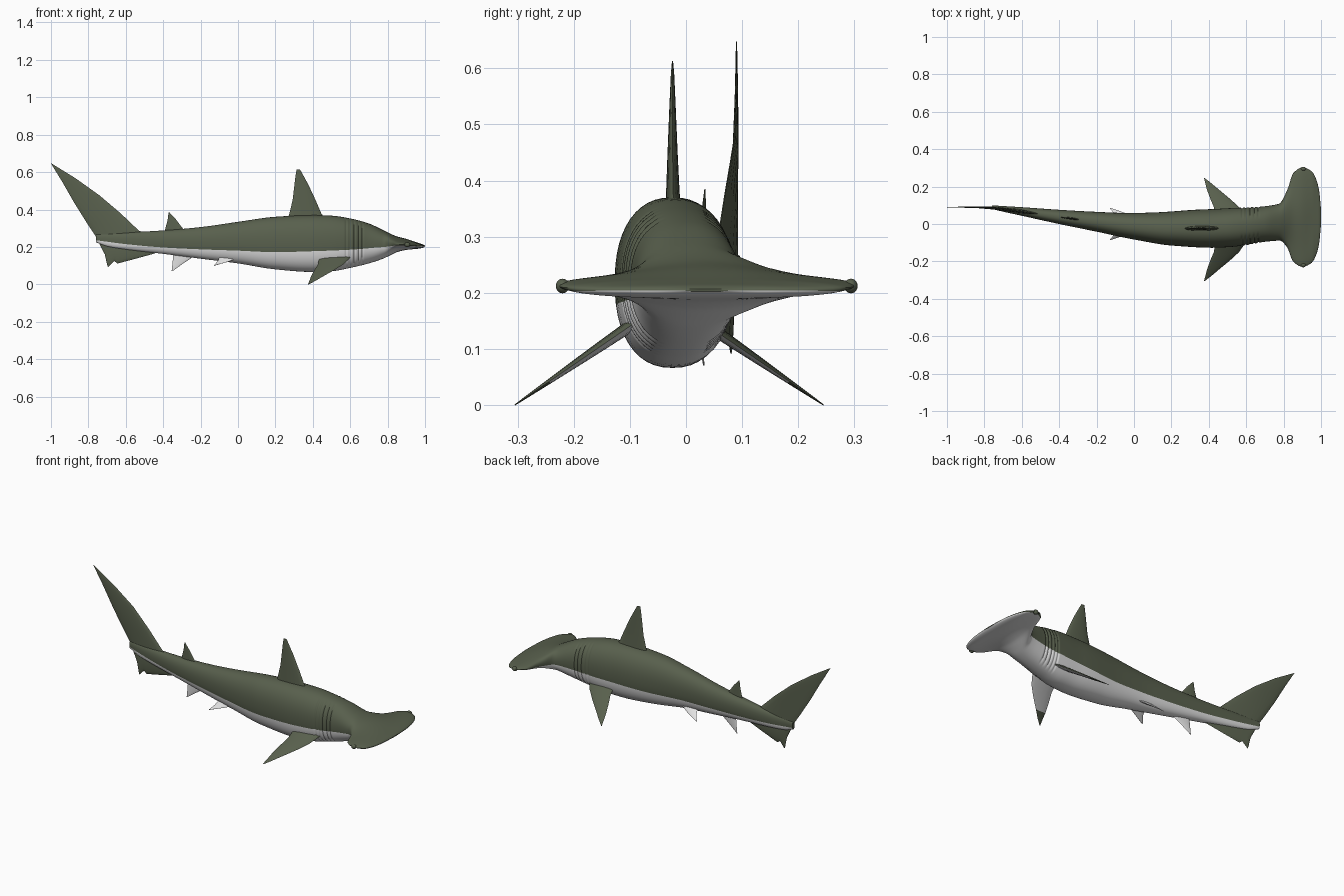
import bpy, bmesh, math
from mathutils import Vector

if "Cube" in bpy.data.objects:
    bpy.data.objects.remove(bpy.data.objects["Cube"])


def material(name, rgb):
    m = bpy.data.materials.new(name)
    m.diffuse_color = (*rgb, 1)
    m.use_nodes = True
    m.node_tree.nodes["Principled BSDF"].inputs["Base Color"].default_value = m.diffuse_color
    return m


GREEN = material("olive_skin", (0.098, 0.116, 0.074))
WHITE = material("pale_belly", (0.76, 0.76, 0.76))

# Body stations: x, centre y, half width, top z, bottom z
STATIONS = [
    (-.76, .09, .010, .268, .225), (-.70, .081, .015, .272, .203),
    (-.60, .067, .023, .277, .186), (-.40, .038, .038, .288, .163),
    (-.20, .012, .053, .306, .137), (0, -.012, .071, .334, .112),
    (.20, -.024, .091, .361, .080), (.40, -.024, .103, .370, .066),
    (.50, -.020, .104, .367, .070), (.60, -.012, .101, .352, .088),
    (.70, 0, .095, .325, .112), (.775, .01, .098, .290, .137),
    (.82, .028, .155, .268, .158), (.85, .035, .235, .256, .172),
    (.90, .037, .266, .243, .184), (.95, .037, .245, .226, .189),
    (.975, .037, .200, .218, .192), (.99, .037, .140, .213, .196),
    (1.0, .037, .040, .207, .202)]
# Height of the border between back and belly colours
BORDER = [(-.76, .236), (-.6, .215), (-.4, .197), (-.2, .187), (0, .180), (.2, .172),
          (.4, .177), (.6, .185), (.8, .2), (1, .204)]


def curve(rows, col, x):
    """Smooth interpolation without overshoot."""
    n = len(rows)
    x = min(max(x, rows[0][0]), rows[-1][0])
    i = 0
    while i < n - 2 and x > rows[i + 1][0]:
        i += 1

    def slope(j):
        return (rows[j + 1][col] - rows[j][col]) / (rows[j + 1][0] - rows[j][0])

    def tangent(j):
        if j == 0:
            return slope(0)
        if j == n - 1:
            return slope(n - 2)
        a, b = slope(j - 1), slope(j)
        return 0 if a * b <= 0 else 2 * a * b / (a + b)
    h = rows[i + 1][0] - rows[i][0]
    t = (x - rows[i][0]) / h
    return ((2*t**3 - 3*t*t + 1) * rows[i][col] + (t**3 - 2*t*t + t) * h * tangent(i)
            + (3*t*t - 2*t**3) * rows[i + 1][col] + (t**3 - t*t) * h * tangent(i + 1))


def spine(x):
    return curve(STATIONS, 1, x)


def spow(v, e):
    return math.copysign(abs(v) ** e, v)


def loft(name, rings, mats, rule=None):
    """Skin a list of closed rings, cap the ends, colour faces by a rule."""
    bm = bmesh.new()
    vr = [[bm.verts.new(p) for p in r] for r in rings]
    n = len(rings[0])
    tags = {}
    for a, b in zip(vr, vr[1:]):
        for j in range(n):
            k = (j + 1) % n
            tags[bm.faces.new((a[j], a[k], b[k], b[j]))] = j
    bm.faces.new(vr[0])
    bm.faces.new(vr[-1])
    bmesh.ops.recalc_face_normals(bm, faces=bm.faces[:])
    for f in bm.faces:
        if rule:
            f.material_index = rule(f, tags.get(f, 0))
    me = bpy.data.meshes.new(name)
    bm.to_mesh(me)
    bm.free()
    for m in mats:
        me.materials.append(m)
    ob = bpy.data.objects.new(name, me)
    bpy.context.collection.objects.link(ob)
    bpy.ops.object.select_all(action='DESELECT')
    ob.select_set(True)
    bpy.context.view_layer.objects.active = ob
    bpy.ops.object.shade_smooth_by_angle(angle=math.radians(50))
    return ob


# Body and hammer head in one skin, with gill grooves
GILLS = (.578, .598, .62, .643, .665)
UP, LOW, E = 28, 20, .87


def body_ring(x):
    yc, hw, top, bot = (curve(STATIONS, c, x) for c in (1, 2, 3, 4))
    zc, h = (top + bot) / 2, (top - bot) / 2
    k = min(max((x - .77) / .08, 0), 1)
    k = k * k * (3 - 2 * k)                       # 0 = body, 1 = hammer
    ratio = min(max((curve(BORDER, 1, x) - zc) / h, -.85), .85)
    a0 = math.asin(spow(ratio, 1 / E))
    angles = [a0 + (math.pi - 2 * a0) * i / UP for i in range(UP)]
    angles += [math.pi - a0 + (math.pi + 2 * a0) * i / LOW for i in range(LOW)]
    groove = sum(math.exp(-((x - g) / .004) ** 2) for g in GILLS) * .005
    ring = []
    for a in angles:
        dy = hw * spow(math.cos(a), E)
        thin = min(.017, h)
        wing = thin + (h - thin) * math.exp(-(dy / .15) ** 2)
        z = zc + spow(math.sin(a), E) * (h * (1 - k) + wing * k)
        side = abs(math.cos(a)) > .45
        dy -= math.copysign(groove, dy) if side else 0
        ring.append((x, yc + dy, z))
    return ring


xs = [-.76 + .02 * i for i in range(66)] + [.56 + .004 * i for i in range(35)]
xs += [.70 + .01 * i for i in range(25)] + [1 - .05 * (1 - i / 14) ** 2 for i in range(15)]
loft("body", [body_ring(x) for x in xs], [GREEN, WHITE], lambda f, j: int(j >= UP))


# Fins: sections of (edge point, edge point, thickness) with a lens profile
def fin(name, sections, mats, normal=(0, 1, 0), rule=None):
    nrm, n, rings = Vector(normal).normalized(), 16, []
    for p, q, t in sections:
        p, q = Vector(p), Vector(q)
        rings.append([p.lerp(q, .5 - .5 * math.cos(a)) + nrm * (t / 2 * math.sin(a))
                      for a in (2 * math.pi * i / n for i in range(n))])
    return loft(name, rings, mats, rule)


def upright(name, rows, mat):
    """Fin standing in the body's middle plane: rows of x, z, x, z, thickness."""
    fin(name, [((a, spine(a), b), (c, spine(c), d), t) for a, b, c, d, t in rows], [mat])


upright("dorsal_fin", [(.47, .345, .265, .345, .028), (.445, .38, .275, .38, .024),
                       (.415, .45, .292, .45, .018), (.375, .535, .302, .535, .011),
                       (.345, .59, .309, .59, .006), (.332, .613, .313, .613, .002)], GREEN)
upright("second_dorsal_fin", [(-.28, .28, -.395, .275, .012), (-.30, .305, -.388, .30, .010),
                              (-.33, .345, -.377, .34, .006), (-.367, .385, -.371, .384, .002)], GREEN)
upright("tail_upper_lobe", [(-.48, .265, -.755, .235, .022), (-.53, .287, -.76, .255, .020),
                            (-.63, .382, -.803, .32, .015), (-.74, .475, -.872, .43, .010),
                            (-.87, .568, -.938, .545, .006), (-1, .648, -.998, .643, .002)], GREEN)
upright("tail_lower_lobe", [(-.44, .20, -.445, .165, .004), (-.55, .22, -.55, .136, .012),
                            (-.645, .22, -.645, .111, .012), (-.66, .22, -.662, .125, .011),
                            (-.68, .23, -.695, .09, .010), (-.70, .23, -.70, .105, .009),
                            (-.715, .235, -.712, .16, .007), (-.745, .24, -.74, .215, .003)], GREEN)
upright("anal_fin", [(-.235, .155, -.35, .18, .012), (-.25, .14, -.347, .15, .010),
                     (-.30, .107, -.35, .115, .006), (-.35, .07, -.355, .07, .002)], WHITE)

# Paired fins, mirrored about the local body centre
for s, side in ((1, "left"), (-1, "right")):
    sect = []
    for o, lead, trail, t in ((.065, .60, .435, .022), (.12, .562, .427, .018), (.165, .513, .408, .014),
                              (.2137, .454, .390, .009), (.25, .411, .381, .005), (.275, .378, .374, .002)):
        y, z = -.03 + s * o, .13 - .684 * (o - .085)
        sect.append(((lead, y, z), (trail, y, z), t))
    fin("pectoral_fin_" + side, sect, [GREEN, WHITE], (0, s * .565, .825),
        lambda f, j: int(f.normal.z < -.05 and f.calc_center_median().z > .042))
    fin("pelvic_fin_" + side,
        [((.0, s * .04 - .005, .14), (-.10, s * .035, .145), .012),
         ((-.05, s * .06, .122), (-.108, s * .058, .125), .008),
         ((-.125, s * .086, .10), (-.13, s * .085, .10), .002)], [WHITE], (0, s * .5, .86))
    # Eye on the wing tip
    bpy.ops.mesh.primitive_uv_sphere_add(segments=20, ring_count=12, radius=1,
                                         location=(.905, .037 + s * .257, .212))
    eye = bpy.context.object
    eye.name = "eye_" + side
    eye.scale = (.015, .012, .013)
    eye.data.materials.append(GREEN)
    bpy.ops.object.shade_smooth()
